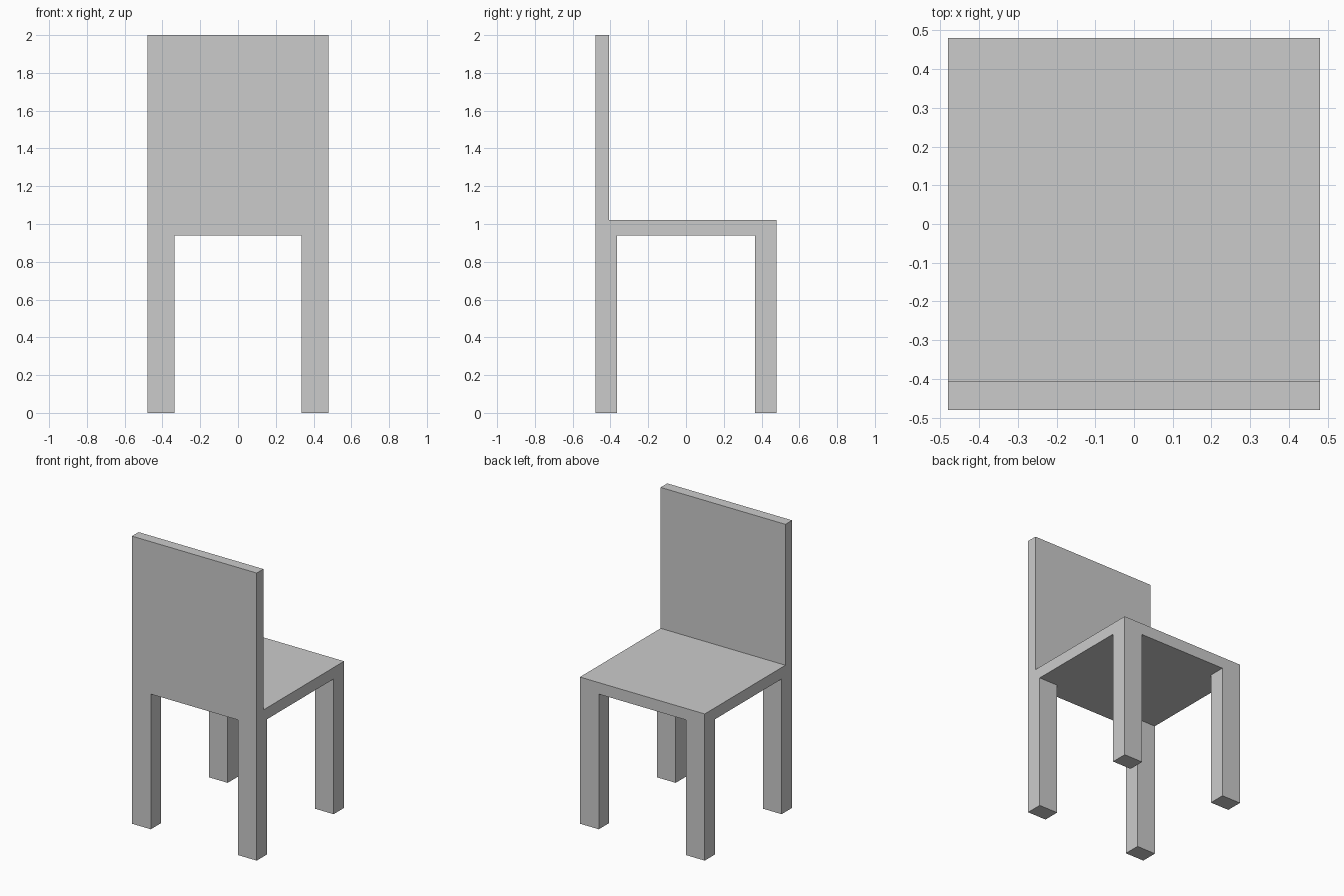
import bpy

if "Cube" in bpy.data.objects:
    bpy.data.objects.remove(bpy.data.objects["Cube"])

HALF = 0.48                      # half width and half depth of the chair
SEAT_BOTTOM, SEAT_TOP, TOP = 0.94, 1.02, 2.0
LEG_X, LEG_Y = 0.335, 0.365      # inner faces of the legs
BACK_Y = -0.407                  # inner face of the backrest


def box(name, lo, hi):
    """Add a box spanning two opposite corners."""
    centre = [(a + b) / 2 for a, b in zip(lo, hi)]
    size = [b - a for a, b in zip(lo, hi)]
    bpy.ops.mesh.primitive_cube_add(size=1, location=centre)
    obj = bpy.context.object
    obj.name = obj.data.name = name
    obj.scale = size
    bpy.ops.object.transform_apply(location=False, rotation=False, scale=True)
    return obj


# Seat slab
box("seat", (-HALF, -HALF, SEAT_BOTTOM), (HALF, HALF, SEAT_TOP))

# Backrest panel, flush with the -y edge of the seat
box("backrest", (-HALF, -HALF, SEAT_TOP), (HALF, BACK_Y, TOP))

# Four corner legs, flush with the seat edges
for side, x0, x1 in (("left", -HALF, -LEG_X), ("right", LEG_X, HALF)):
    for end, y0, y1 in (("backrest_side", -HALF, -LEG_Y), ("open_side", LEG_Y, HALF)):
        box(f"{end}_{side}_leg", (x0, y0, 0), (x1, y1, SEAT_BOTTOM))
